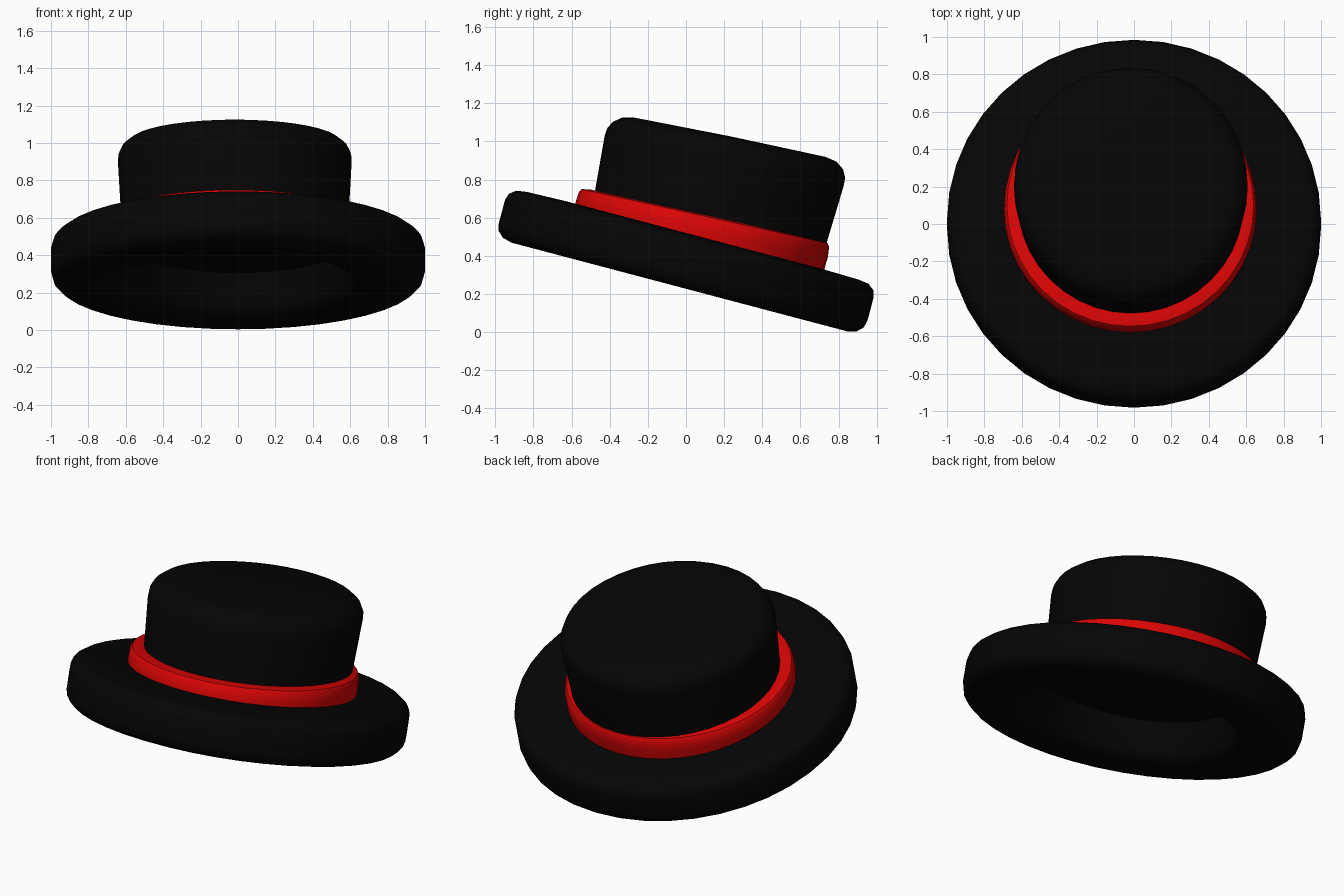
import bpy, bmesh, math
from mathutils import Matrix, Vector

if "Cube" in bpy.data.objects:
    bpy.data.objects.remove(bpy.data.objects["Cube"])

SEGMENTS = 40


def material(name, rgb):
    m = bpy.data.materials.new(name)
    m.diffuse_color = (*rgb, 1.0)
    m.use_nodes = True
    m.node_tree.nodes["Principled BSDF"].inputs["Base Color"].default_value = m.diffuse_color
    return m


black = material("black_felt", (0.0015, 0.0015, 0.0015))
red = material("red_ribbon", (0.7, 0.0015, 0.0015))


def lathe(name, profile, centre, tilt, mat, closed=False, depth=1.0, shear=0.0):
    """Revolve a (radius, height) profile, stretch and lean it along y, then tip it back."""
    bm = bmesh.new()
    verts = [bm.verts.new((0, -r, h)) for r, h in profile]
    edges = [bm.edges.new(p) for p in zip(verts, verts[1:])]
    if closed:
        edges.append(bm.edges.new((verts[-1], verts[0])))
    bmesh.ops.spin(bm, geom=verts + edges, cent=(0, 0, 0), axis=(0, 0, 1),
                   angle=math.tau, steps=SEGMENTS, use_duplicate=False)
    bmesh.ops.remove_doubles(bm, verts=bm.verts, dist=1e-4)
    bmesh.ops.recalc_face_normals(bm, faces=bm.faces)
    for v in bm.verts:
        v.co.y = v.co.y * depth + v.co.z * shear
    bm.transform(Matrix.Translation(Vector(centre)) @
                 Matrix.Rotation(math.radians(-tilt), 4, 'X'))
    mesh = bpy.data.meshes.new(name)
    bm.to_mesh(mesh)
    bm.free()
    mesh.materials.append(mat)
    obj = bpy.data.objects.new(name, mesh)
    bpy.context.collection.objects.link(obj)
    bpy.ops.object.select_all(action='DESELECT')
    obj.select_set(True)
    bpy.context.view_layer.objects.active = obj
    bpy.ops.object.shade_smooth_by_angle(angle=math.radians(40))
    return obj


# Thick brim with rounded rim and a wide, shallow head opening underneath
lathe("brim", [(0, 0.145), (0.70, 0.143), (0.90, 0.138), (0.955, 0.130),
               (0.988, 0.105), (1.0, 0.07), (1.0, -0.06), (0.99, -0.098),
               (0.96, -0.127), (0.91, -0.140), (0.68, -0.140),
               (0.64, -0.125), (0.61, -0.08), (0.56, 0.08), (0, 0.09)],
      (0, 0, 0.372), 14.8, black)

# Crown, flaring towards a rounded top edge and leaning slightly back
lathe("crown", [(0, -0.06), (0.605, -0.06), (0.608, 0.06), (0.625, 0.36),
                (0.622, 0.40), (0.602, 0.44), (0.56, 0.472), (0.50, 0.485),
                (0, 0.49)],
      (-0.017, 0.118, 0.55), 11.6, black, depth=1.025, shear=0.03)

# Ribbon band around the foot of the crown
lathe("ribbon_band", [(0.56, -0.09), (0.672, -0.09), (0.677, -0.02),
                      (0.672, 0.035), (0.66, 0.052), (0.62, 0.06),
                      (0.56, 0.06)],
      (-0.02, 0.087, 0.557), 12.4, red, closed=True)
